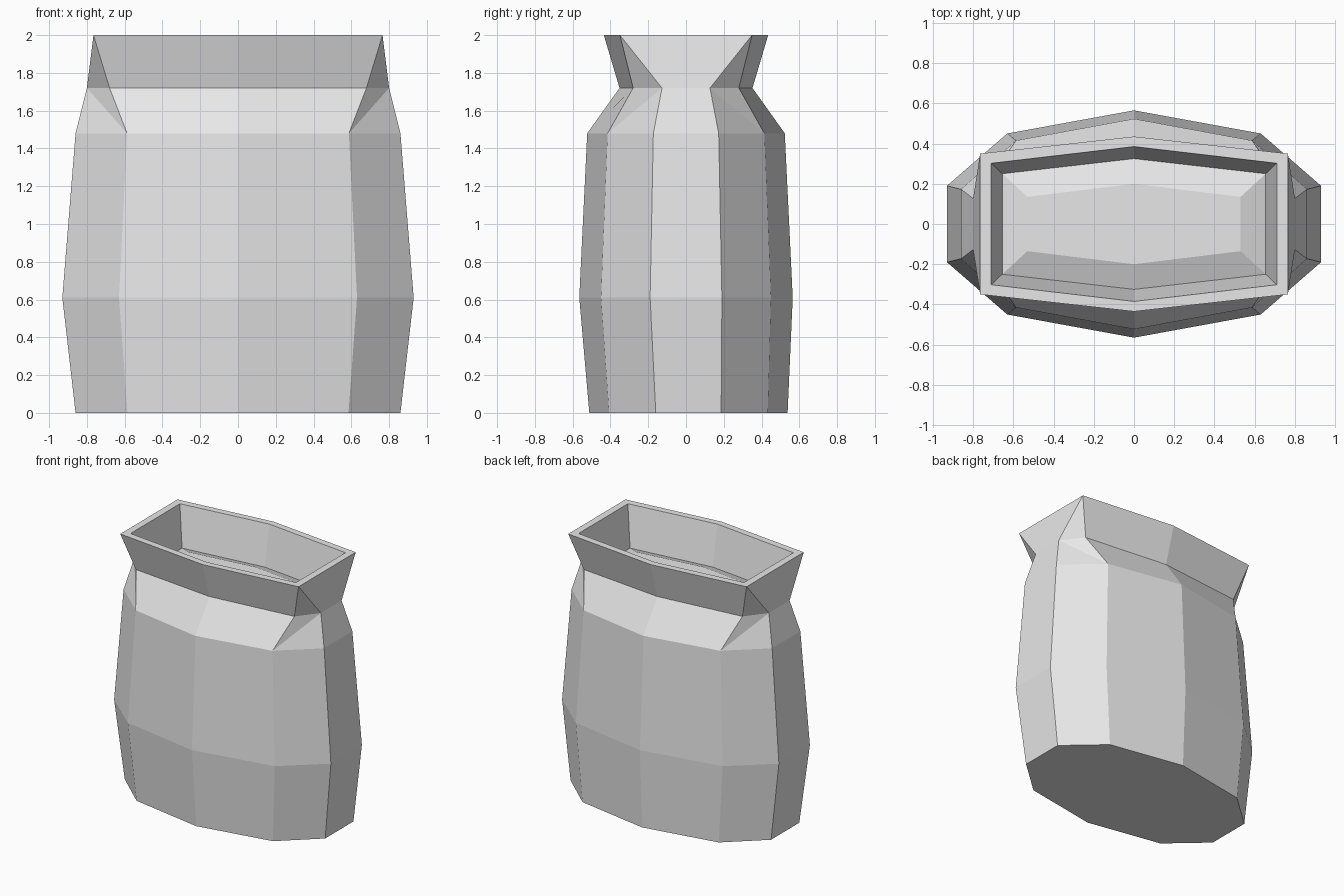
import bpy
import bmesh

default = bpy.data.objects.get("Cube")
if default:
    bpy.data.objects.remove(default, do_unlink=True)

cloth = bpy.data.materials.new("pale_grey_cloth")
cloth.use_nodes = True
colour = (0.8, 0.8, 0.8, 1)
cloth.diffuse_color = colour
cloth.node_tree.nodes["Principled BSDF"].inputs["Base Color"].default_value = colour


def ring(bm, z, middle_y, corner, side=None, shift=0):
    """Ten-sided ring; without a side point it closes to six corners."""
    (cx, cy), (sx, sy) = corner, side or corner
    half = [(0, -middle_y), (cx, -cy), (sx, -sy), (sx, sy), (cx, cy)]
    points = half + [(-x, -y) for x, y in half]
    made = {}
    return [made.setdefault(p, None) or made.update(
        {p: bm.verts.new((p[0], p[1] + shift, z))}) or made[p] for p in points]


def add_face(bm, verts):
    unique = list(dict.fromkeys(verts))
    if len(unique) > 2:
        bm.faces.new(unique)


def bridge(bm, low, high, creased=False):
    count = len(low)
    for i in range(count):
        j = (i + 1) % count
        a, b, c, d = low[i], low[j], high[j], high[i]
        if creased and i in (1, 6):
            add_face(bm, (a, b, c))
            add_face(bm, (a, c, d))
        elif creased and i in (3, 8):
            add_face(bm, (a, b, d))
            add_face(bm, (b, c, d))
        else:
            add_face(bm, (a, b, c, d))


bm = bmesh.new()
rings = [
    # Sack body, from the base up to the shoulder
    ring(bm, 0, 0.525, (0.585, 0.42), (0.86, 0.173), shift=0.013),
    ring(bm, 0.61, 0.565, (0.63, 0.45), (0.93, 0.19)),
    ring(bm, 1.48, 0.523, (0.587, 0.415), (0.86, 0.173)),
    # Pinched neck and flared mouth
    ring(bm, 1.72, 0.352, (0.68, 0.28), (0.80, 0.127)),
    ring(bm, 2, 0.435, (0.765, 0.35)),
    # Inner rim, lining and low mound of contents
    ring(bm, 2, 0.385, (0.71, 0.302)),
    ring(bm, 1.69, 0.325, (0.655, 0.25)),
    ring(bm, 1.74, 0.20, (0.53, 0.135)),
]
for level, (low, high) in enumerate(zip(rings, rings[1:])):
    bridge(bm, low, high, creased=(level == 2))
add_face(bm, rings[0][::-1])
add_face(bm, rings[-1])
bmesh.ops.recalc_face_normals(bm, faces=bm.faces)

mesh = bpy.data.meshes.new("open_sack")
bm.to_mesh(mesh)
bm.free()
mesh.materials.append(cloth)
sack = bpy.data.objects.new("open_sack", mesh)
bpy.context.collection.objects.link(sack)
